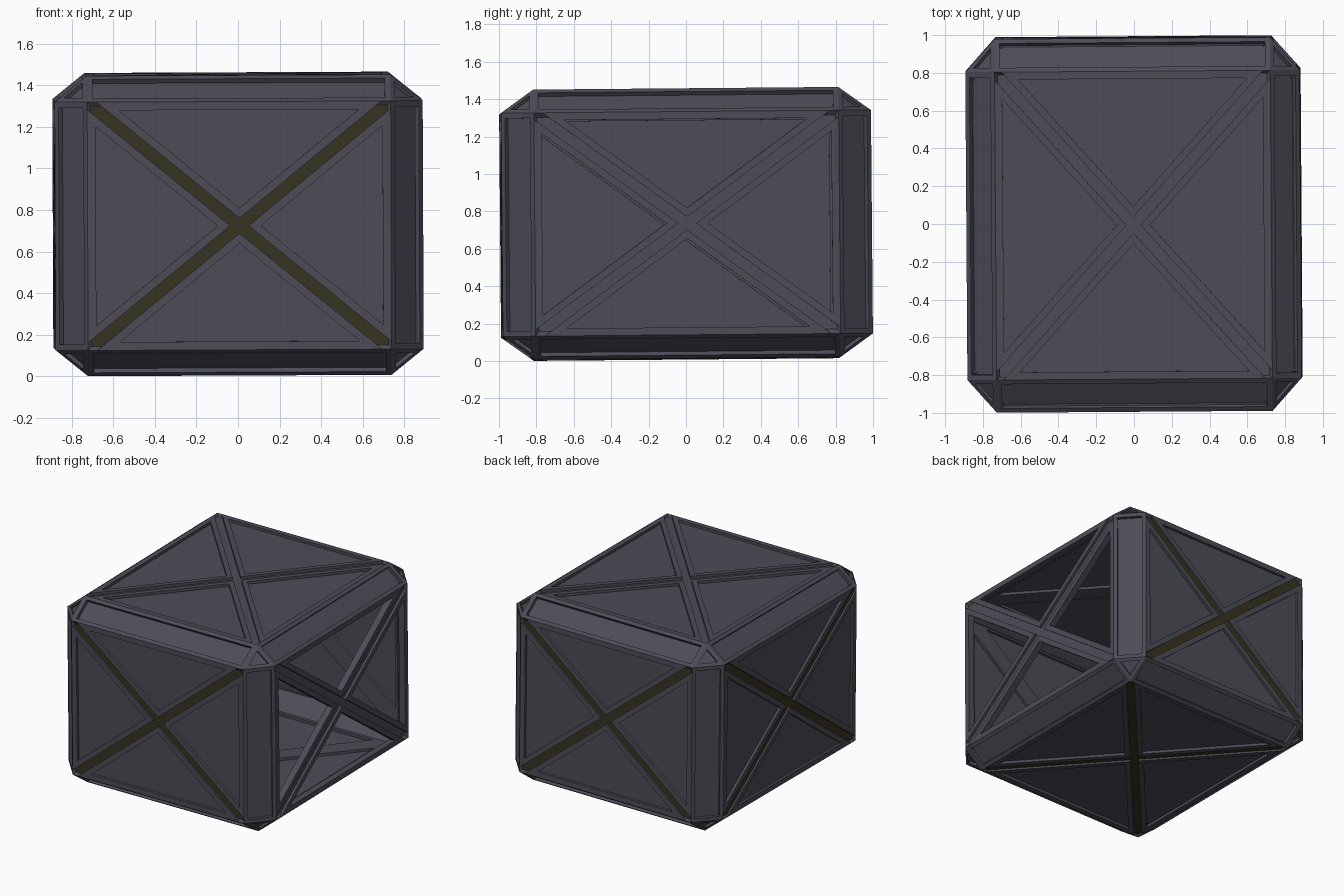
import bpy, bmesh, math
from itertools import product
from mathutils import Vector, Euler, Matrix

if "Cube" in bpy.data.objects:
    bpy.data.objects.remove(bpy.data.objects["Cube"])

FULL = Vector((0.885, 0.989, 0.722))    # half size to each flat side
SMALL = Vector((0.73, 0.815, 0.597))    # half size of each flat side's rectangle
TILT = Matrix.Translation((0, 0, 0.733)) @ Euler(
    [math.radians(a) for a in (0.5, -0.25, 0.4)]).to_matrix().to_4x4()


def material(name, col):
    m = bpy.data.materials.new(name)
    m.diffuse_color = (*col, 1)
    m.use_nodes = True
    m.node_tree.nodes["Principled BSDF"].inputs["Base Color"].default_value = m.diffuse_color
    return m


GREY = material("dark grey metal", (0.075, 0.073, 0.096))
OLIVE = material("dark olive strip", (0.036, 0.034, 0.015))


def finish(bm, name, mat):
    bmesh.ops.recalc_face_normals(bm, faces=bm.faces)
    bm.transform(TILT)
    me = bpy.data.meshes.new(name)
    bm.to_mesh(me)
    bm.free()
    me.materials.append(mat)
    ob = bpy.data.objects.new(name, me)
    bpy.context.collection.objects.link(ob)


def outward(points):
    """Order a flat convex polygon counter-clockwise seen from outside."""
    c = sum(points, Vector()) / len(points)
    n = (points[1] - points[0]).cross(points[2] - points[0]).normalized()
    if n.dot(c) < 0:
        n = -n
    u = (points[0] - c).normalized()
    v = n.cross(u)
    return sorted(points, key=lambda p: math.atan2((p - c).dot(v), (p - c).dot(u))), n


def inset(poly, n, widths):
    """Move edge i (from point i to i+1) inward by widths[i]."""
    k = len(poly)
    m = [n.cross(poly[(i + 1) % k] - poly[i]).normalized() for i in range(k)]
    out = []
    for i in range(k):
        a, b, wa, wb = m[i - 1], m[i], widths[i - 1], widths[i]
        c = a.dot(b)
        d = 1 - c * c
        out.append(poly[i] + a * ((wa - c * wb) / d) + b * ((wb - c * wa) / d))
    return out


def prism(bm, poly, n, top, bottom):
    hi = [bm.verts.new(p - n * top) for p in poly]
    lo = [bm.verts.new(p - n * bottom) for p in poly]
    bm.faces.new(hi)
    bm.faces.new(lo[::-1])
    for i in range(len(poly)):
        j = (i + 1) % len(poly)
        bm.faces.new((hi[j], hi[i], lo[i], lo[j]))


def ring(bm, outer, inner, n, depth):
    loops = [[bm.verts.new(p - n * d) for p in poly]
             for poly, d in ((outer, 0), (inner, 0), (inner, depth), (outer, depth))]
    for a, b in zip(loops, loops[1:] + loops[:1]):
        for i in range(len(outer)):
            j = (i + 1) % len(outer)
            bm.faces.new((a[i], a[j], b[j], b[i]))


def point(signs, axis):
    return Vector([s * (FULL if i == axis else SMALL)[i] for i, s in enumerate(signs)])


# Six sides: four rimmed triangles each, with a sunken cross between them
SIDES = {(0, 1): "right", (0, -1): "left", (1, 1): "back",
         (1, -1): "front", (2, 1): "top", (2, -1): "bottom"}
for (axis, sign), name in SIDES.items():
    quad, n = outward([point(s, axis) for s in product((-1, 1), repeat=3) if s[axis] == sign])
    centre = sum(quad, Vector()) / 4
    frame, panel = bmesh.new(), bmesh.new()
    for i in range(4):
        tri = [centre, quad[i], quad[(i + 1) % 4]]
        outer = inset(tri, n, (0.028, 0, 0.028))
        inner = inset(tri, n, (0.066, 0.04, 0.066))
        ring(frame, outer, inner, n, 0.05)
        prism(panel, inner, n, 0.02, 0.03)
    finish(frame, name + "_frame", GREY)
    if name == "right":                 # the right side is open
        panel.free()
    else:
        finish(panel, name + "_panels", GREY)
    # cross floor, and the coloured strip laid on it
    web, strip = bmesh.new(), bmesh.new()
    for i in range(2):
        a, b = quad[i], quad[i + 2]
        w = n.cross(b - a).normalized() * 0.029
        a, b = a.lerp(b, 0.012), b.lerp(a, 0.012)
        bar = [a - w, b - w, b + w, a + w]
        prism(web, bar, n, 0.02, 0.05)
        prism(strip, bar, n, 0.014, 0.021)
    finish(web, name + "_cross_brace", GREY)
    if name in ("right", "top"):
        strip.free()
    else:
        finish(strip, name + "_cross_strip", OLIVE)

# Twelve slanted edge beams with sunken middles
beams = bmesh.new()
for j, k in ((0, 1), (0, 2), (1, 2)):
    run = 3 - j - k
    for sj, sk in product((-1, 1), repeat=2):
        pts = []
        for t in (-1, 1):
            s = [0, 0, 0]
            s[j], s[k], s[run] = sj, sk, t
            pts += [point(s, j), point(s, k)]
        poly, n = outward(pts)
        inner = inset(poly, n, [0.028] * 4)
        ring(beams, poly, inner, n, 0.05)
        prism(beams, inner, n, 0.025, 0.045)
finish(beams, "edge_beams", GREY)

# Eight three-sided corner caps
caps = bmesh.new()
for s in product((-1, 1), repeat=3):
    poly, n = outward([point(s, a) for a in range(3)])
    inner = inset(poly, n, [0.025] * 3)
    ring(caps, poly, inner, n, 0.04)
    prism(caps, inner, n, 0.02, 0.04)
finish(caps, "corner_caps", GREY)
